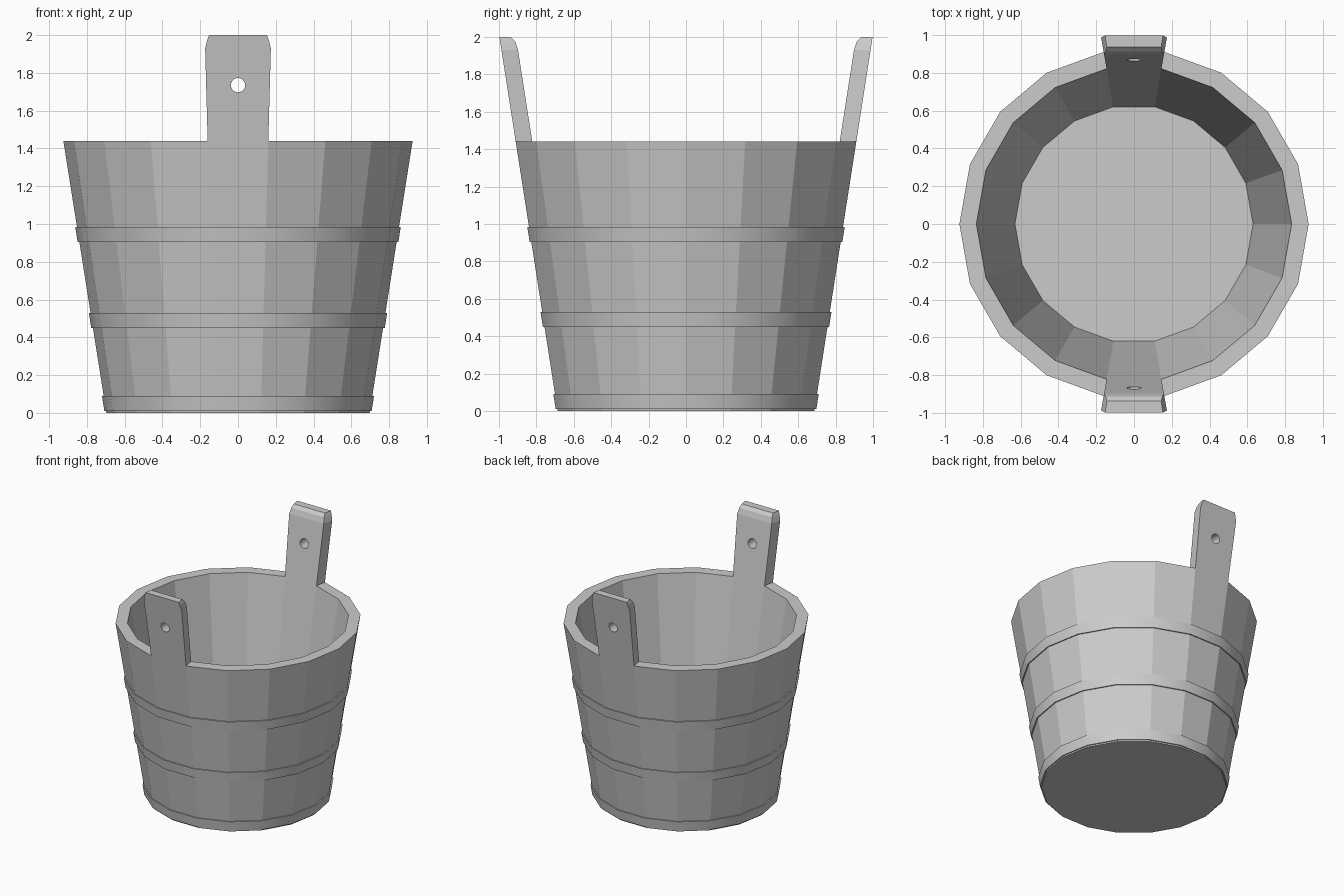
import bpy, bmesh
from math import cos, sin, radians

cube = bpy.data.objects.get("Cube")
if cube:
    bpy.data.objects.remove(cube, do_unlink=True)

SIDES = 18
RIM, WALL = 1.44, 0.09

grey = bpy.data.materials.new("plain_grey")
grey.use_nodes = True
grey.diffuse_color = (0.6, 0.6, 0.6, 1)
grey.node_tree.nodes["Principled BSDF"].inputs["Base Color"].default_value = (0.6, 0.6, 0.6, 1)


def outer(z):
    """Outer radius of the flared staves at a height."""
    return 0.697 + 0.158 * z


def ring(bm, r, z):
    step = 360 / SIDES
    return [bm.verts.new((r * cos(radians(i * step)), r * sin(radians(i * step)), z))
            for i in range(SIDES)]


def bridge(bm, a, b):
    n = len(a)
    return [bm.faces.new((a[i], a[(i + 1) % n], b[(i + 1) % n], b[i])) for i in range(n)]


def finish(bm, name):
    bmesh.ops.recalc_face_normals(bm, faces=bm.faces)
    mesh = bpy.data.meshes.new(name)
    bm.to_mesh(mesh)
    bm.free()
    mesh.materials.append(grey)
    obj = bpy.data.objects.new(name, mesh)
    bpy.context.collection.objects.link(obj)
    return obj


# Staved bucket body: closed shell with a floor
bm = bmesh.new()
profile = [(outer(0), 0), (outer(RIM), RIM), (outer(RIM) - WALL, RIM), (0.63, 0.13)]
rings = [ring(bm, r, z) for r, z in profile]
bm.faces.new(rings[0])
bm.faces.new(rings[3])
bridge(bm, rings[0], rings[1])
rim = bridge(bm, rings[1], rings[2])
bridge(bm, rings[2], rings[3])

# Front and back staves rise into handles with clipped, rounded tops
levels = [(1.93, 0.09, 1.0), (1.975, 0.082, 0.93), (2.0, 0.062, 0.87)]
for index in (4, 13):
    a, b = rings[1][index], rings[1][index + 1]
    base = [a, b, rings[2][index + 1], rings[2][index]]
    angles = [radians(20 * i) for i in (index, index + 1, index + 1, index)]
    bm.faces.remove(rim[index])
    for z, thick, width in levels:
        top = []
        for k, ang in enumerate(angles):
            r = outer(z) - (thick if k > 1 else 0)
            top.append(bm.verts.new((r * cos(ang) * width, r * sin(ang), z)))
        bridge(bm, base, top)
        base = top
    bm.faces.new(base)
bucket = finish(bm, "bucket_staves")

# Rope holes through both handles
bpy.ops.mesh.primitive_cylinder_add(vertices=20, radius=0.038, depth=2.4,
                                    location=(0, 0, 1.735), rotation=(radians(90), 0, 0))
cutter = bpy.context.object
cutter.name = "hole_cutter"
cutter.data.materials.append(grey)
cutter.hide_render = True
cut = bucket.modifiers.new("rope_holes", 'BOOLEAN')
cut.operation, cut.solver, cut.object = 'DIFFERENCE', 'EXACT', cutter
bpy.ops.object.select_all(action='DESELECT')
bucket.select_set(True)
bpy.context.view_layer.objects.active = bucket
bpy.ops.object.modifier_apply(modifier=cut.name)
bpy.data.objects.remove(cutter, do_unlink=True)

# Three hoops around the body
for name, low, high in (("bottom_hoop", 0.01, 0.09),
                        ("middle_hoop", 0.45, 0.53),
                        ("upper_hoop", 0.905, 0.985)):
    bm = bmesh.new()
    loop = [ring(bm, outer(z) + d, z) for z, d in
            ((low, -0.01), (low, 0.009), (high, 0.009), (high, -0.01))]
    for i in range(4):
        bridge(bm, loop[i], loop[(i + 1) % 4])
    hoop = finish(bm, name)
    bpy.ops.object.select_all(action='DESELECT')
    hoop.select_set(True)
    bpy.context.view_layer.objects.active = hoop
    bpy.ops.object.shade_smooth_by_angle(angle=radians(30))
